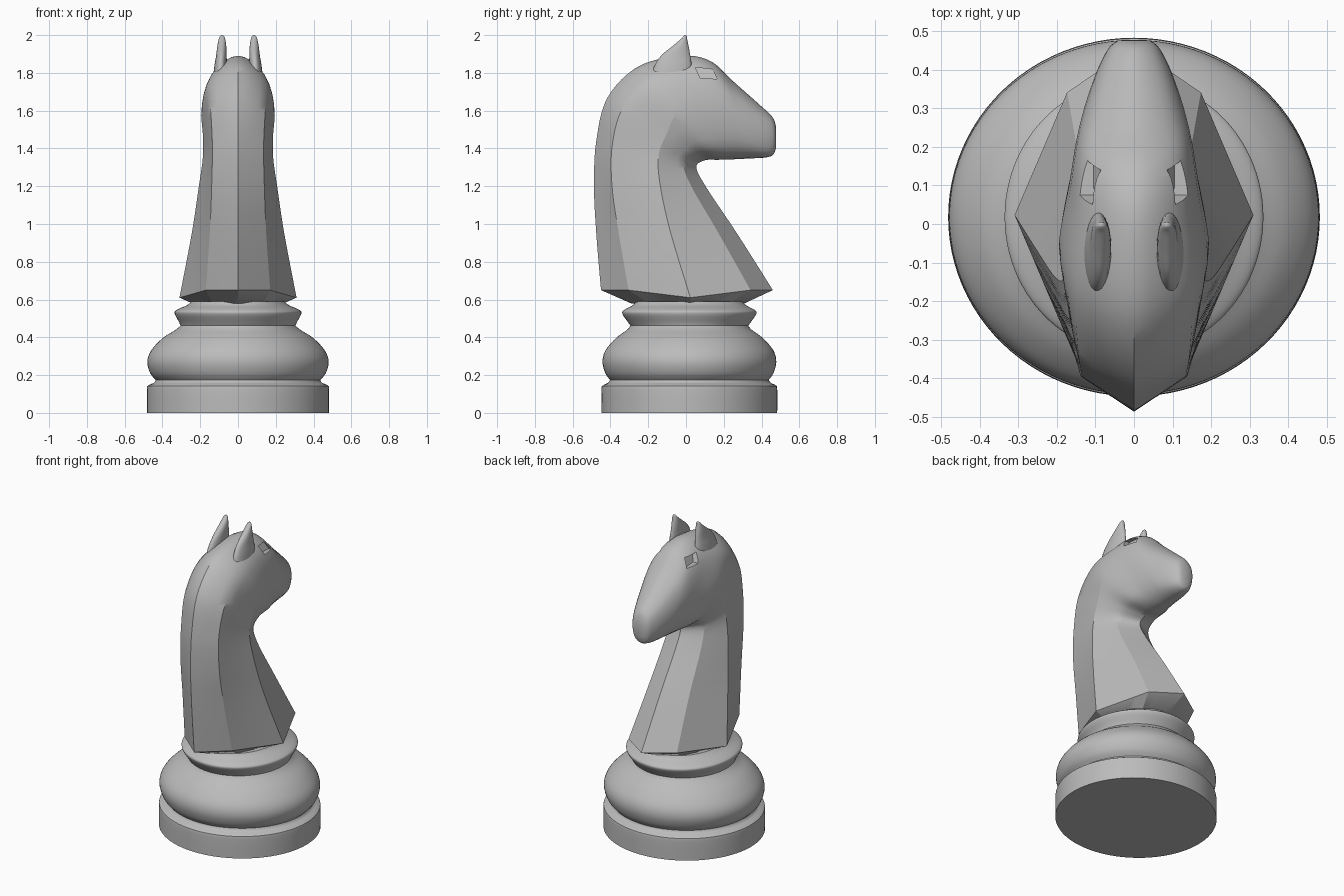
import bpy, bmesh, math
from mathutils import Vector

if "Cube" in bpy.data.objects:
    bpy.data.objects.remove(bpy.data.objects["Cube"])

grey = bpy.data.materials.new("stone_grey")
grey.use_nodes = True
grey.diffuse_color = (0.5, 0.5, 0.5, 1)
grey.node_tree.nodes["Principled BSDF"].inputs["Base Color"].default_value = (0.5, 0.5, 0.5, 1)


def spline(p0, p1, p2, p3, t):
    return 0.5 * (2 * p1 + (p2 - p0) * t + (2 * p0 - 5 * p1 + 4 * p2 - p3) * t * t
                  + (3 * p1 - p0 - 3 * p2 + p3) * t ** 3)


def smooth_path(points, steps):
    """Interpolate an open list of vectors."""
    last = len(points) - 1
    out = []
    for i in range(last):
        a, b, c, d = (points[min(max(j, 0), last)] for j in range(i - 1, i + 3))
        out += [spline(a, b, c, d, k / steps) for k in range(steps)]
    return out + [points[last]]


def loft(name, rings, sharp=()):
    """Skin closed rings, cap both ends; sharp holds (column, first, last) runs."""
    bm = bmesh.new()
    grid = [[bm.verts.new(p) for p in ring] for ring in rings]
    n = len(grid[0])
    for lo, hi in zip(grid, grid[1:]):
        for k in range(n):
            m = (k + 1) % n
            bm.faces.new((lo[k], lo[m], hi[m], hi[k]))
    bm.faces.new(grid[0])
    bm.faces.new(grid[-1])
    bmesh.ops.recalc_face_normals(bm, faces=bm.faces)
    for column, first, last in sharp:
        for i in range(first, last):
            edge = bm.edges.get((grid[i][column], grid[i + 1][column]))
            edge.smooth = False
    mesh = bpy.data.meshes.new(name)
    bm.to_mesh(mesh)
    bm.free()
    mesh.materials.append(grey)
    obj = bpy.data.objects.new(name, mesh)
    bpy.context.collection.objects.link(obj)
    return obj


def select(obj):
    bpy.ops.object.select_all(action='DESELECT')
    obj.select_set(True)
    bpy.context.view_layer.objects.active = obj


def shade(obj, degrees):
    select(obj)
    bpy.ops.object.shade_smooth_by_angle(angle=math.radians(degrees))


def ellipse(cx, cy, z, rx, ry, n):
    turn = [2 * math.pi * k / n for k in range(n)]
    return [Vector((cx + rx * math.cos(a), cy + ry * math.sin(a), z)) for a in turn]


# Turned base: half width, half depth, height
foot = [(.482, .465, 0), (.482, .465, .125), (.475, .458, .145), (.445, .43, .16),
        (.435, .42, .175)]
belly = [(.435, .42, .175), (.465, .445, .21), (.48, .46, .27), (.46, .445, .33),
         (.4, .39, .395), (.33, .33, .44), (.305, .312, .462)]
collar = [(.305, .312, .462), (.312, .325, .48), (.335, .355, .525), (.325, .345, .545),
          (.27, .3, .57), (.245, .285, .59)]
profile = []
for part in (foot, belly, collar):
    profile += smooth_path([Vector(p) for p in part], 4)[:-1]
profile.append(Vector(collar[-1]))
base = loft("turned_base", [ellipse(0, .018, p.z, p.x, p.y, 96) for p in profile])
shade(base, 40)

# Neck and head: nape y z, throat y z, side fraction, half width, roundness
sections = [
    (-.45, .65, .46, .65, .52, .31, 0),
    (-.475, .95, .27, .95, .53, .245, 0),
    (-.487, 1.2, .11, 1.19, .59, .208, 0),
    (-.475, 1.44, .055, 1.3, .62, .186, .1),
    (-.415, 1.67, .1, 1.337, .6, .186, .4),
    (-.25, 1.835, .17, 1.34, .5, .194, .8),
    (-.02, 1.89, .24, 1.342, .5, .167, 1),
    (.13, 1.862, .3, 1.345, .5, .15, 1),
    (.25, 1.755, .36, 1.348, .5, .128, 1),
    (.38, 1.64, .42, 1.352, .5, .095, 1),
    (.455, 1.57, .46, 1.365, .5, .065, 1),
    (.476, 1.52, .476, 1.4, .5, .042, 1)]
SUB, STEPS = 4, 8


def rails(i, section):
    """Five points from nape to throat on one side."""
    ny, nz, ty, tz, mid, w, _ = section
    nape, throat = Vector((0, ny, nz)), Vector((0, ty, tz))
    points = []
    for frac, width in ((0, 0), (.16, min(.78, .55 + .06 * i)), (mid, 1),
                        (.87, min(.72, .56 + .03 * i)), (1, 0)):
        p = nape.lerp(throat, frac)
        p.x = w * width
        points.append(p)
    if i == 0:
        points[2].z -= .04
    return points


def cross_section(half, roundness):
    """Octagon blended toward a smooth closed curve."""
    corners = half + [Vector((-p.x, p.y, p.z)) for p in half[3:0:-1]]
    ring = []
    for k in range(8):
        a, b, c, d = (corners[(k + j) % 8] for j in (-1, 0, 1, 2))
        for s in range(SUB):
            t = s / SUB
            ring.append(b.lerp(c, t).lerp(spline(a, b, c, d, t), roundness))
    return ring


columns = list(zip(*[rails(i, s) for i, s in enumerate(sections)]))
paths = [smooth_path(list(c), STEPS) for c in columns]
rounds = smooth_path([Vector((s[-1], 0, 0)) for s in sections], STEPS)
rings = [cross_section(list(half), min(1, max(0, r.x)))
         for half, r in zip(zip(*paths), rounds)]
# Sloped underside narrowing into the groove
underside = [Vector((p.x * .78, .018 + (p.y - .018) * .66, .58)) for p in rings[0]]
sharp = []
for rail, end in enumerate((4.6, 3, 5, 3, 3)):
    for k in {rail, (8 - rail) % 8}:
        sharp.append((k * SUB, 0, int(end * STEPS)))
head = loft("neck_and_head", [underside] + rings, sharp)

# Recessed eyes, cut with slanted prisms
for side in (1, -1):
    outline = ((.05, 1.828), (.14, 1.82), (.165, 1.768), (.075, 1.772))
    inner = [Vector((side * (.105 - (z - 1.77) * .45), y, z)) for y, z in outline]
    outer = [Vector((side * .3, p.y, p.z)) for p in inner]
    cutter = loft("eye_cutter", [inner, outer])
    cutter.hide_render = True
    select(head)
    cut = head.modifiers.new("eye_recess", 'BOOLEAN')
    cut.operation = 'DIFFERENCE'
    cut.solver = 'EXACT'
    cut.object = cutter
    bpy.ops.object.modifier_apply(modifier=cut.name)
    bpy.data.objects.remove(cutter)
shade(head, 35)

# Pointed ears: x, y, z, half width, half depth
ear = [(.095, -.085, 1.74, .04, .11), (.092, -.07, 1.83, .034, .1),
       (.088, -.055, 1.89, .028, .078), (.086, -.03, 1.94, .024, .044),
       (.085, -.01, 1.98, .017, .016), (.085, -.004, 1.995, .01, .008),
       (.085, -.003, 2.0, .003, .003)]
for side, label in ((1, "left_ear"), (-1, "right_ear")):
    tube = [ellipse(side * x, y, z, rx, ry, 24) for x, y, z, rx, ry in ear]
    layers = [smooth_path(list(line), 4) for line in zip(*tube)]
    shade(loft(label, list(zip(*layers))), 60)
